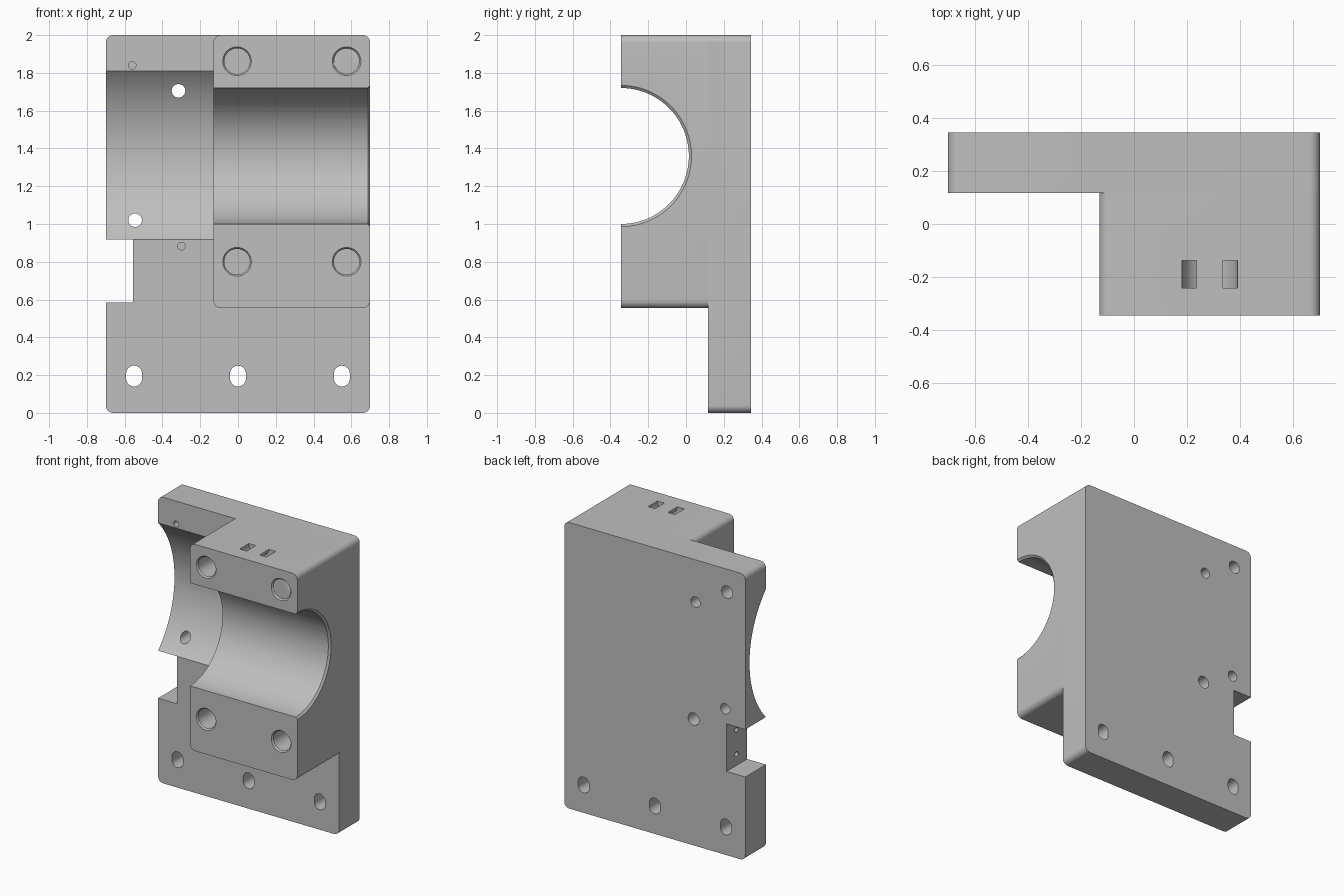
import bpy, bmesh, math
from mathutils import Matrix, Vector

cube = bpy.data.objects.get("Cube")
if cube:
    bpy.data.objects.remove(cube, do_unlink=True)

grey = bpy.data.materials.new("machined grey")
grey.use_nodes = True
colour = (0.52, 0.52, 0.52, 1)
grey.diffuse_color = colour
grey.node_tree.nodes["Principled BSDF"].inputs["Base Color"].default_value = colour

FRONT, STEP, BACK = -0.345, 0.117, 0.345
LEFT, RIGHT, BLOCK = -0.7, 0.7, -0.13
AXIS_Z = 1.36


def finish(name, bm):
    bmesh.ops.recalc_face_normals(bm, faces=bm.faces)
    mesh = bpy.data.meshes.new(name)
    bm.to_mesh(mesh)
    bm.free()
    mesh.materials.append(grey)
    ob = bpy.data.objects.new(name, mesh)
    bpy.context.collection.objects.link(ob)
    return ob


def prism(name, points, y0, y1):
    """Extrude an x-z outline from y0 to y1."""
    bm = bmesh.new()
    face = bm.faces.new([bm.verts.new((x, y0, z)) for x, z in points])
    out = bmesh.ops.extrude_face_region(bm, geom=[face])
    moved = [v for v in out["geom"] if isinstance(v, bmesh.types.BMVert)]
    bmesh.ops.translate(bm, verts=moved, vec=(0, y1 - y0, 0))
    return finish(name, bm)


def rounded(x0, x1, z0, z1, r, n=8):
    corners = [(x1 - r, z1 - r), (x0 + r, z1 - r), (x0 + r, z0 + r), (x1 - r, z0 + r)]
    return [(cx + r * math.cos(a), cz + r * math.sin(a))
            for q, (cx, cz) in enumerate(corners)
            for a in [(q + i / n) * math.pi / 2 for i in range(n + 1)]]


def box(x0, x1, z0, z1, y0, y1):
    return prism("cutter", [(x0, z0), (x1, z0), (x1, z1), (x0, z1)], y0, y1)


def rod(start, end, r1, r2=None, sides=32):
    """Cylinder or cone between two points."""
    a, b = Vector(start), Vector(end)
    turn = (b - a).to_track_quat("Z", "Y").to_matrix().to_4x4()
    bm = bmesh.new()
    bmesh.ops.create_cone(bm, cap_ends=True, segments=sides, radius1=r1,
                          radius2=r1 if r2 is None else r2, depth=(b - a).length,
                          matrix=Matrix.Translation((a + b) / 2) @ turn)
    return finish("cutter", bm)


def combine(target, other, operation="DIFFERENCE"):
    mod = target.modifiers.new("combine", "BOOLEAN")
    mod.operation, mod.solver, mod.object = operation, "EXACT", other
    bpy.context.view_layer.objects.active = target
    bpy.ops.object.modifier_apply(modifier=mod.name)
    bpy.data.objects.remove(other, do_unlink=True)


# Back plate with the wide trough and the side notch
body = prism("bearing_bracket", rounded(LEFT, RIGHT, 0, 2, 0.04), STEP, BACK)
combine(body, rod((LEFT - 0.1, FRONT, AXIS_Z + 0.004), (BLOCK, FRONT, AXIS_Z + 0.004), 0.643, sides=128))
combine(body, box(LEFT - 0.1, -0.555, 0.585, 0.917, 0, 0.5))

# Mounting slots along the bottom
for x in (-0.55, 0, 0.55):
    combine(body, prism("cutter", rounded(x - 0.042, x + 0.042, 0.14, 0.25, 0.0415), 0, 0.5))

# Through holes in the trough
for x, z in ((-0.315, 1.705), (-0.545, 1.02)):
    combine(body, rod((x, -0.1, z), (x, 0.5, z), 0.036))

# Small front pilots with larger holes behind
for x, z in ((-0.56, 1.84), (-0.3, 0.883)):
    combine(body, rod((x, 0, z), (x, 0.18, z), 0.02))
    combine(body, rod((x, 0.23, z), (x, 0.5, z), 0.043))

# Two tiny holes in the notch wall
for z in (0.665, 0.835):
    combine(body, rod((-0.6, 0.235, z), (-0.45, 0.235, z), 0.016))

# Clamp block with its half bore and chamfered mouth
block = prism("clamp_block", rounded(BLOCK, RIGHT, 0.555, 2, 0.04), FRONT, 0.2)
combine(block, rod((BLOCK - 0.1, FRONT, AXIS_Z), (RIGHT + 0.1, FRONT, AXIS_Z), 0.36, sides=128))
combine(block, rod((RIGHT - 0.012, FRONT, AXIS_Z), (RIGHT + 0.012, FRONT, AXIS_Z), 0.36, 0.388, sides=128))

# Blind bolt holes with a small countersink
for x in (-0.005, 0.575):
    for z in (0.8, 1.862):
        combine(block, rod((x, FRONT - 0.1, z), (x, 0.05, z), 0.068))
        combine(block, rod((x, FRONT - 0.01, z), (x, FRONT + 0.01, z), 0.084, 0.068))

# Curved tie channel opening twice on the top
arc = [math.pi * (1 + i / 24) for i in range(25)]
ring = [(0.285 + r * math.cos(a), 2 + r * math.sin(a))
        for r, angles in ((0.104, arc), (0.05, arc[::-1])) for a in angles]
half = len(arc)
ring = [(0.181, 2.05)] + ring[:half] + [(0.389, 2.05), (0.335, 2.05)] + ring[half:] + [(0.235, 2.05)]
combine(block, prism("cutter", ring, -0.24, -0.138))

# Join into one solid and shade
combine(body, block, "UNION")
bpy.ops.object.select_all(action="DESELECT")
body.select_set(True)
bpy.context.view_layer.objects.active = body
bpy.ops.object.shade_smooth_by_angle(angle=math.radians(30))
